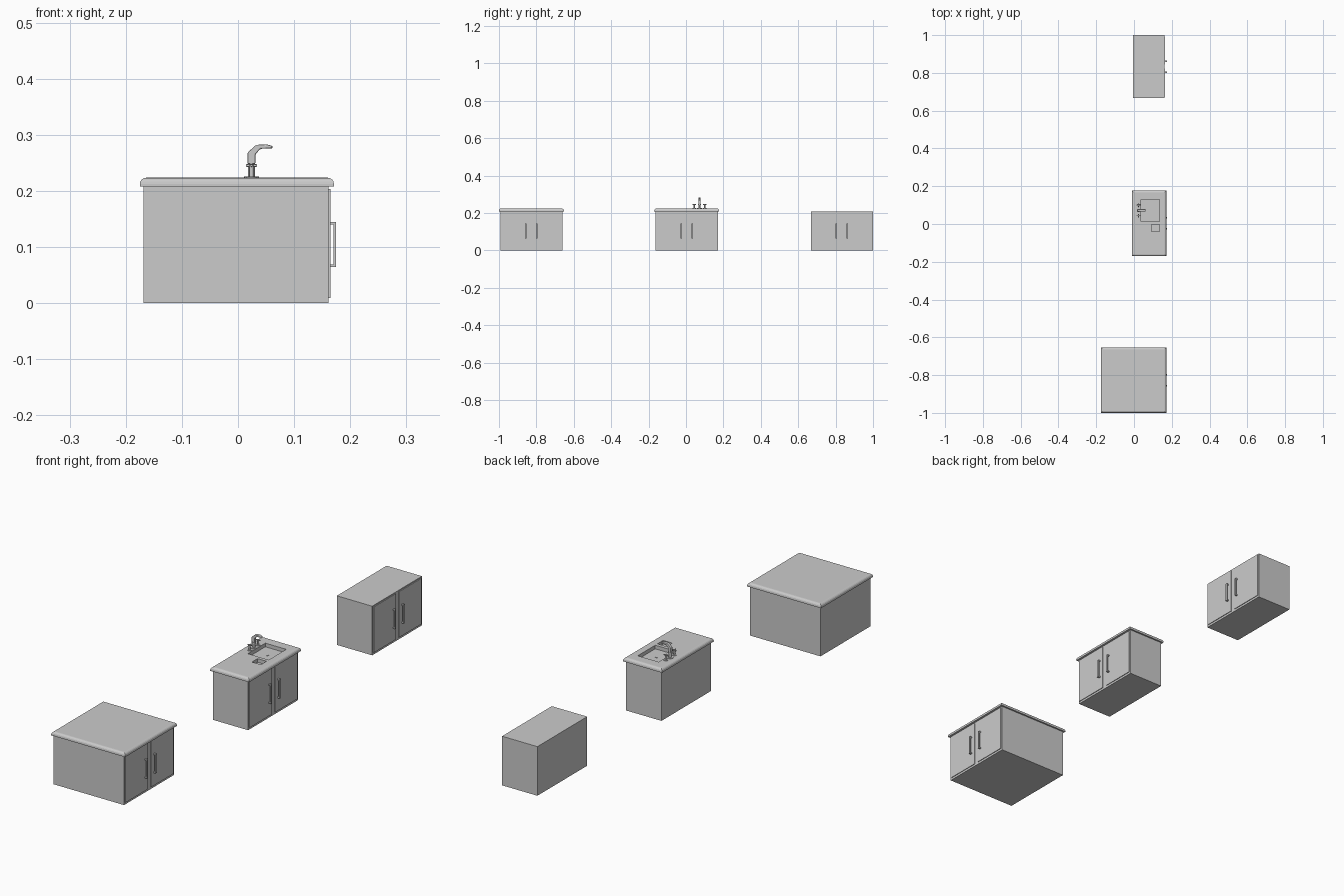
import bpy, bmesh, math
from mathutils import Vector

if "Cube" in bpy.data.objects:
    bpy.data.objects.remove(bpy.data.objects["Cube"])

TOP = 0.208          # cabinet height
COUNTER = 0.2235     # counter surface height


def box(name, lo, hi):
    bm = bmesh.new()
    bmesh.ops.create_cube(bm, size=1)
    for v in bm.verts:
        v.co = Vector([(a + b) / 2 + c * (b - a) for a, b, c in zip(lo, hi, v.co)])
    return finish(name, bm)


def finish(name, bm):
    bmesh.ops.recalc_face_normals(bm, faces=bm.faces)
    me = bpy.data.meshes.new(name)
    bm.to_mesh(me)
    bm.free()
    ob = bpy.data.objects.new(name, me)
    bpy.context.collection.objects.link(ob)
    return ob


def extrude_xz(name, pts, y, width):
    bm = bmesh.new()
    f = bm.faces.new([bm.verts.new((x, y - width / 2, z)) for x, z in pts])
    ext = bmesh.ops.extrude_face_region(bm, geom=[f])
    vs = [g for g in ext['geom'] if isinstance(g, bmesh.types.BMVert)]
    bmesh.ops.translate(bm, verts=vs, vec=(0, width, 0))
    return finish(name, bm)


def disc(name, x, y, z0, z1, r, sides=16):
    bpy.ops.mesh.primitive_cylinder_add(vertices=sides, radius=r, depth=z1 - z0,
                                        location=(x, y, (z0 + z1) / 2))
    ob = bpy.context.object
    ob.name = name
    bpy.ops.object.shade_smooth_by_angle()
    return ob


def bevel(ob, width, segs):
    m = ob.modifiers.new("bevel", 'BEVEL')
    m.width, m.segments = width, segs


def cabinet(name, x0, yc):
    box(name + "_body", (x0, yc - 0.1665, 0), (0.1615, yc + 0.1665, TOP))
    for s, side in ((-1, "left"), (1, "right")):
        # door leaf
        ys = sorted((yc + s * 0.01, yc + s * 0.160))
        box(f"{name}_{side}_door", (0.161, ys[0], 0.009), (0.1645, ys[1], 0.203))
        # bracket handle
        pts = [(0.164, 0.064), (0.175, 0.064), (0.175, 0.145), (0.164, 0.145),
               (0.164, 0.140), (0.1705, 0.140), (0.1705, 0.069), (0.164, 0.069)]
        extrude_xz(f"{name}_{side}_handle", pts, yc + s * 0.029, 0.008)


def countertop(name, x0, yc):
    # slab with rounded upper edges
    bm = bmesh.new()
    bmesh.ops.create_cube(bm, size=1)
    lo, hi = (x0, yc - 0.1735, TOP), (0.171, yc + 0.1735, COUNTER)
    for v in bm.verts:
        v.co = Vector([(a + b) / 2 + c * (b - a) for a, b, c in zip(lo, hi, v.co)])
    rim = [e for e in bm.edges if all(v.co.z > 0.22 for v in e.verts)]
    bmesh.ops.bevel(bm, geom=rim, offset=0.011, segments=4, profile=0.5, affect='EDGES')
    return finish(name, bm)


# island, sink unit and wall cabinet
MID = 0.0035
cabinet("island", -0.168, -0.8265)
cabinet("sink_cabinet", -0.004, MID)
cabinet("wall_cabinet", -0.004, 0.8335)
countertop("island_countertop", -0.175, -0.8265)
sink_top = countertop("sink_countertop", -0.011, MID)

# basin openings
for name, lo, hi in (("main_basin_cutter", (0.037, 0.013, 0.2), (0.135, 0.130, 0.24)),
                     ("side_basin_cutter", (0.093, -0.040, 0.2), (0.135, -0.002, 0.24))):
    cut = box(name, lo, hi)
    m = sink_top.modifiers.new(name, 'BOOLEAN')
    m.operation, m.object, m.solver = 'DIFFERENCE', cut, 'EXACT'
    cut.hide_render = True
    cut.hide_viewport = True
disc("main_drain", 0.087, 0.072, TOP - 0.001, TOP + 0.001, 0.006)
disc("side_drain", 0.115, -0.021, TOP - 0.001, TOP + 0.001, 0.006)

# tap spout with base plate
FX, FY = 0.024, 0.072
disc("tap_base", FX, FY, COUNTER - 0.001, COUNTER + 0.002, 0.013)
disc("tap_post", FX, FY, COUNTER, 0.252, 0.006, 12)
disc("tap_collar", FX, FY, 0.243, 0.248, 0.009, 12)
spout = extrude_xz("tap_spout", [(0.017, 0.248), (0.017, 0.268), (0.032, 0.282),
                                 (0.050, 0.283), (0.062, 0.280), (0.062, 0.276),
                                 (0.040, 0.275), (0.031, 0.265), (0.031, 0.248)], FY, 0.013)
bevel(spout, 0.002, 2)

# hot and cold tap handles with cross grips
for s, side in ((-1, "left"), (1, "right")):
    y = FY + s * 0.028
    disc(f"{side}_tap_base", FX, y, COUNTER - 0.001, COUNTER + 0.002, 0.009)
    disc(f"{side}_tap_stem", FX, y, COUNTER, 0.247, 0.004, 12)
    for tag, dx, dy in (("long", 0.010, 0.002), ("cross", 0.002, 0.009)):
        grip = box(f"{side}_tap_grip_{tag}", (FX - dx, y - dy, 0.243), (FX + dx, y + dy, 0.247))
        bevel(grip, 0.001, 2)
